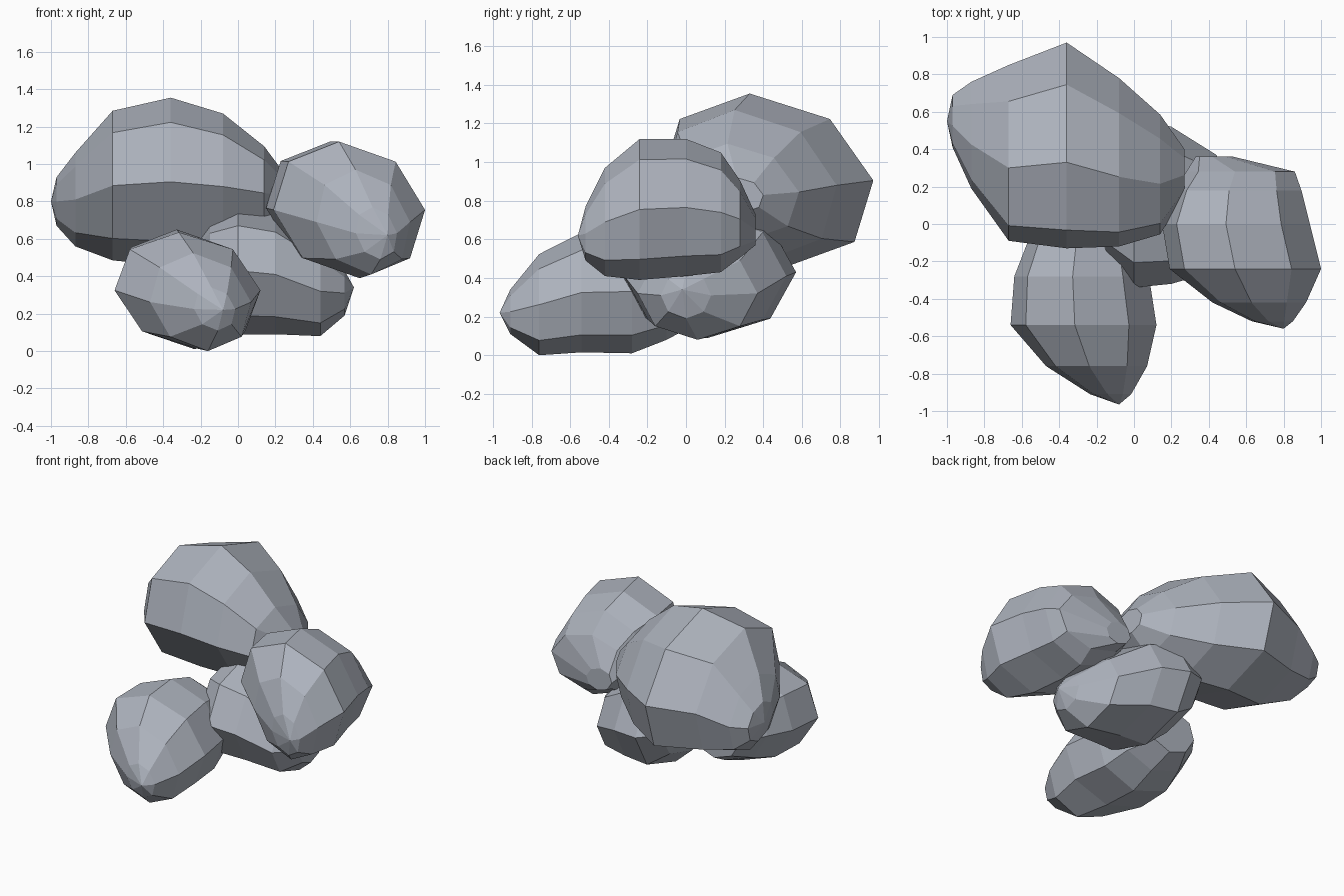
import bpy, bmesh, math

stone = bpy.data.materials.new("blue_grey_stone")
stone.diffuse_color = (0.42, 0.45, 0.51, 1)


def boulder(name, axis, lean, tip, sections, sides=8):
    """Loft elliptical sections along x or y, from a pointed tip to a blunt end.
    Section: position, centre sideways, centre height, half width, half height.
    lean shifts the top of each section sideways."""
    def place(t, u, z):
        return (t, u, z) if axis == "x" else (u, t, z)

    bm = bmesh.new()
    point = bm.verts.new(place(*tip))
    rings = []
    for t, u, z, ru, rz in sections:
        ring = []
        for i in range(sides):
            a = 2 * math.pi * i / sides
            dz = rz * math.sin(a)
            ring.append(bm.verts.new(place(t, u + ru * math.cos(a) + lean * dz, z + dz)))
        rings.append(ring)
    for i in range(sides):
        j = (i + 1) % sides
        bm.faces.new((point, rings[0][i], rings[0][j]))
        for p, q in zip(rings, rings[1:]):
            bm.faces.new((p[i], q[i], q[j], p[j]))
    bm.faces.new(rings[-1])
    bmesh.ops.recalc_face_normals(bm, faces=bm.faces)
    mesh = bpy.data.meshes.new(name)
    bm.to_mesh(mesh)
    bm.free()
    mesh.materials.append(stone)
    bpy.context.collection.objects.link(bpy.data.objects.new(name, mesh))


# Largest boulder, resting high at the back left
boulder("large_boulder", "x", -0.2, (-1.0, 0.55, 0.80), [
    (-0.97, 0.55, 0.80, 0.14, 0.13),
    (-0.87, 0.475, 0.81, 0.285, 0.25),
    (-0.67, 0.38, 0.885, 0.47, 0.40),
    (-0.36, 0.42, 0.905, 0.55, 0.45),
    (-0.08, 0.33, 0.88, 0.45, 0.39),
    (0.14, 0.265, 0.845, 0.32, 0.25),
    (0.27, 0.28, 0.83, 0.12, 0.09)])

# Boulder perched on the right
boulder("right_boulder", "y", -0.15, (-0.56, 0.80, 0.62), [
    (-0.52, 0.74, 0.63, 0.11, 0.14),
    (-0.42, 0.67, 0.69, 0.25, 0.28),
    (-0.24, 0.595, 0.755, 0.405, 0.365),
    (0.0, 0.545, 0.765, 0.395, 0.355),
    (0.18, 0.555, 0.74, 0.34, 0.31),
    (0.28, 0.57, 0.705, 0.29, 0.20),
    (0.36, 0.43, 0.65, 0.10, 0.08)])

# Low boulder at the front left
boulder("front_boulder", "y", -0.15, (-0.965, -0.08, 0.22), [
    (-0.91, -0.125, 0.225, 0.11, 0.115),
    (-0.76, -0.20, 0.262, 0.27, 0.262),
    (-0.54, -0.27, 0.325, 0.39, 0.31),
    (-0.28, -0.28, 0.33, 0.36, 0.32),
    (-0.10, -0.27, 0.34, 0.30, 0.26),
    (0.05, -0.28, 0.32, 0.18, 0.16)])

# Supporting boulder in the middle
boulder("middle_boulder", "x", 0.0, (0.62, -0.02, 0.34), [
    (0.57, 0.0, 0.31, 0.13, 0.12),
    (0.44, 0.06, 0.32, 0.31, 0.24),
    (0.20, 0.10, 0.41, 0.42, 0.32),
    (0.0, 0.115, 0.43, 0.455, 0.34),
    (-0.15, 0.15, 0.46, 0.35, 0.24),
    (-0.23, 0.22, 0.48, 0.16, 0.11)])
